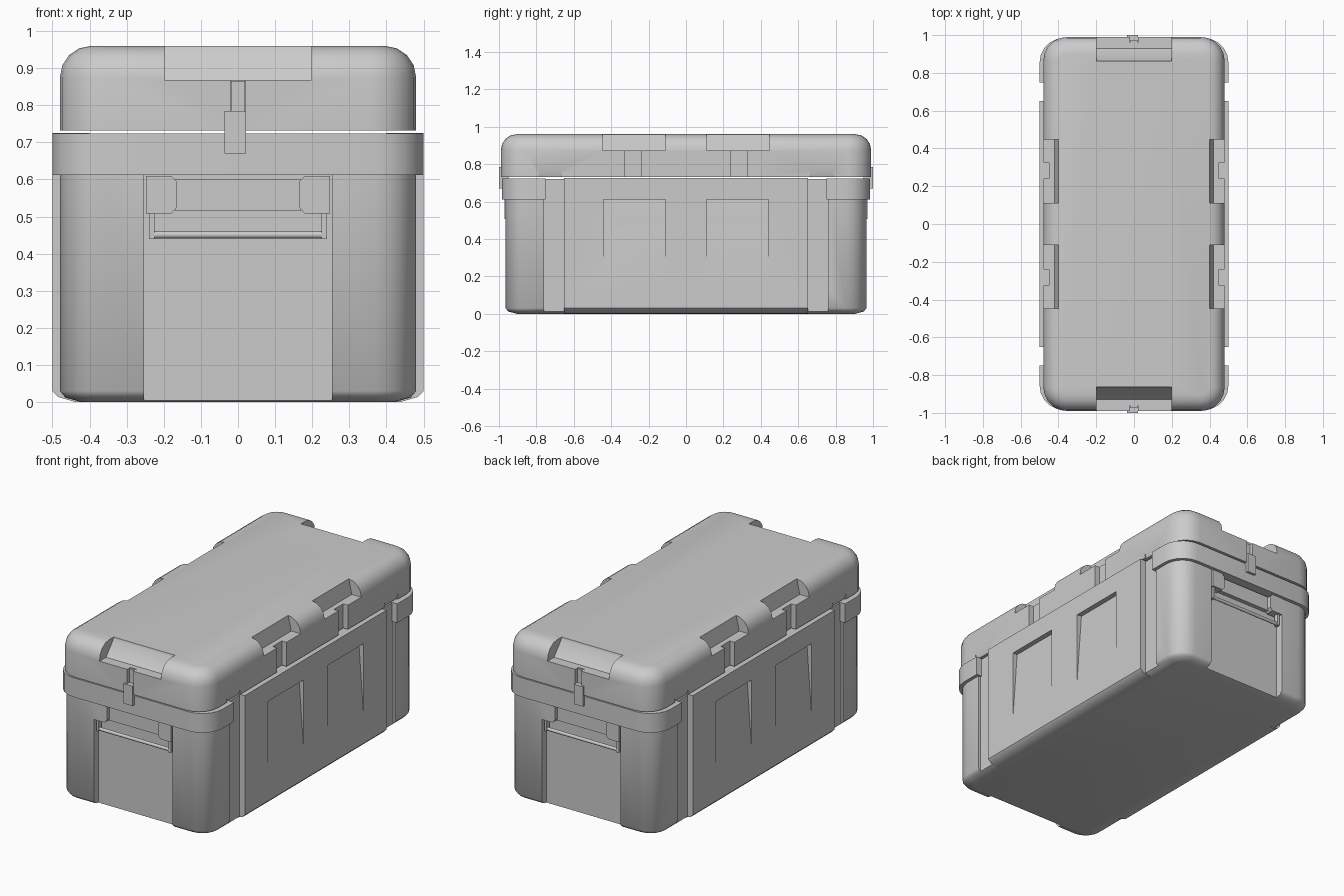
import bpy, bmesh
from math import sin, cos, pi, radians

if "Cube" in bpy.data.objects:
    bpy.data.objects.remove(bpy.data.objects["Cube"])


def make(name, rings):
    """Skin a stack of equal-length vertex rings into a closed solid."""
    bm = bmesh.new()
    loops = [[bm.verts.new(p) for p in ring] for ring in rings]
    n = len(loops[0])
    for a, b in zip(loops, loops[1:]):
        for i in range(n):
            j = (i + 1) % n
            bm.faces.new((a[i], a[j], b[j], b[i]))
    bm.faces.new(loops[0])
    bm.faces.new(loops[-1])
    bmesh.ops.recalc_face_normals(bm, faces=bm.faces)
    me = bpy.data.meshes.new(name)
    bm.to_mesh(me)
    bm.free()
    ob = bpy.data.objects.new(name, me)
    bpy.context.collection.objects.link(ob)
    return ob


def rounded(name, hx, hy, r, profile, seg=5):
    """Rounded-rectangle loft; profile is a list of (inset, z)."""
    rings = []
    for inset, z in profile:
        rr = max(r - inset, 0.02)
        cx, cy = hx - inset - rr, hy - inset - rr
        ring = []
        for q, (sx, sy) in enumerate([(1, 1), (-1, 1), (-1, -1), (1, -1)]):
            for i in range(seg + 1):
                t = (q + i / seg) * pi / 2
                ring.append((sx * cx + rr * cos(t), sy * cy + rr * sin(t), z))
        rings.append(ring)
    return make(name, rings)


def prism(name, axis, pts, a, b, s=1):
    """Extrude a (horizontal, z) outline along x or y; s mirrors the outline."""
    if axis == 'x':
        return make(name, [[(t, s * h, z) for h, z in pts] for t in (a, b)])
    return make(name, [[(s * h, t, z) for h, z in pts] for t in (a, b)])


def box(name, x0, x1, y0, y1, z0, z1):
    return prism(name, 'x', [(y0, z0), (y1, z0), (y1, z1), (y0, z1)], x0, x1)


def cut(ob, cutters):
    for c in cutters:
        m = ob.modifiers.new("cut", 'BOOLEAN')
        m.operation, m.solver, m.object = 'DIFFERENCE', 'EXACT', c
        bpy.context.view_layer.objects.active = ob
        bpy.ops.object.modifier_apply(modifier=m.name)
        bpy.data.objects.remove(c)


def wedges(s):
    """Tapered recess cutters in the long sides."""
    pts = [(.5005, .19), (.47, .61), (.6, .61), (.6, .19)]
    return [prism("cutter", 'y', pts, a, a + .33, s) for a in (.11, -.44)]


# Lower tub with end recesses and side grooves
body = rounded("tub", .48, .965, .11,
               [(.06, 0), (.015, .012), (0, .03), (0, .72)])
cs = []
for s in (1, -1):
    cs.append(prism("cutter", 'x', [(.92, -.1), (1.1, -.1), (1.1, .613), (.92, .613)], -.253, .253, s))
    cs += wedges(s)
    for t in (1, -1):
        y0, y1 = sorted((t * .64, t * .76))
        cs.append(prism("cutter", 'y', [(.465, -.1), (.6, -.1), (.6, .8), (.465, .8)], y0, y1, s))
cut(body, cs)
smooth = [body]

# Raised long side panels
for s in (1, -1):
    p = prism("side_panel", 'y', [(.4, .001), (.44, .001), (.485, .014), (.5, .03),
                                  (.5, .725), (.4, .725)], -.652, .652, s)
    cut(p, wedges(s))
    smooth.append(p)

# Rim bands wrapped round both ends
rim = rounded("rim", .5, .985, .13, [(0, .612), (0, .724)])
cut(rim, [box("cutter", -1, 1, -.75, .75, .5, .9)])
smooth.append(rim)

# Lid with rolled top edge, hinge and latch pockets
arc = [(.085 * (1 - cos(i * pi / 8)), .875 + .085 * sin(i * pi / 8)) for i in range(5)]
lid = rounded("lid", .48, .99, .125, [(0, .732)] + arc)
cs = []
for s in (1, -1):
    cs.append(prism("cutter", 'x', [(1.1, .868), (.93, .868), (.865, .945), (.855, 1), (1.1, 1)], -.198, .198, s))
    cs.append(prism("cutter", 'x', [(.96, .7), (1.1, .7), (1.1, .88), (.96, .88)], -.02, .02, s))
    for t in (1, -1):
        for pts, a, b in (
                ([(.6, .873), (.42, .873), (.40, .961), (.40, 1), (.6, 1)], .11, .447),
                ([(.45, .7), (.6, .7), (.6, .88), (.45, .88)], .24, .325),
                ([(.46, .7), (.481, .77), (.6, .77), (.6, .7)], .665, .785)):
            a, b = sorted((t * a, t * b))
            cs.append(prism("cutter", 'y', pts, a, b, s))
cut(lid, cs)
smooth.append(lid)

# End latches and carry handles
for s in (1, -1):
    def part(name, x0, x1, y0, y1, z0, z1):
        return box(name, x0, x1, *sorted((s * y0, s * y1)), z0, z1)
    part("latch_plate", -.036, .022, .97, 1, .67, .785)
    part("latch_strap", -.019, .019, .95, .972, .72, .865)
    part("handle_mount", -.17, .17, .90, .945, .515, .6)
    for t in (1, -1):
        # End bracket with angled inner edge
        make("handle_bracket", [[(t * x, s * y, z) for x, z in
                                 ((.165, .525), (.18, .508), (.248, .508), (.248, .61), (.18, .61), (.165, .595))]
                                for y in (.90, .97)])
        part("handle_arm", *sorted((t * .225, t * .24)), .935, .96, .44, .52)
    bar = make("handle_bar", [[(x, s * .948 + .01 * cos(i * pi / 5), .451 + .01 * sin(i * pi / 5))
                               for i in range(10)] for x in (-.23, .23)])
    smooth.append(bar)

# Smooth the rounded parts, keeping edges crisp
for ob in bpy.context.view_layer.objects:
    ob.select_set(ob in smooth)
bpy.context.view_layer.objects.active = body
bpy.ops.object.shade_smooth_by_angle(angle=radians(40))
